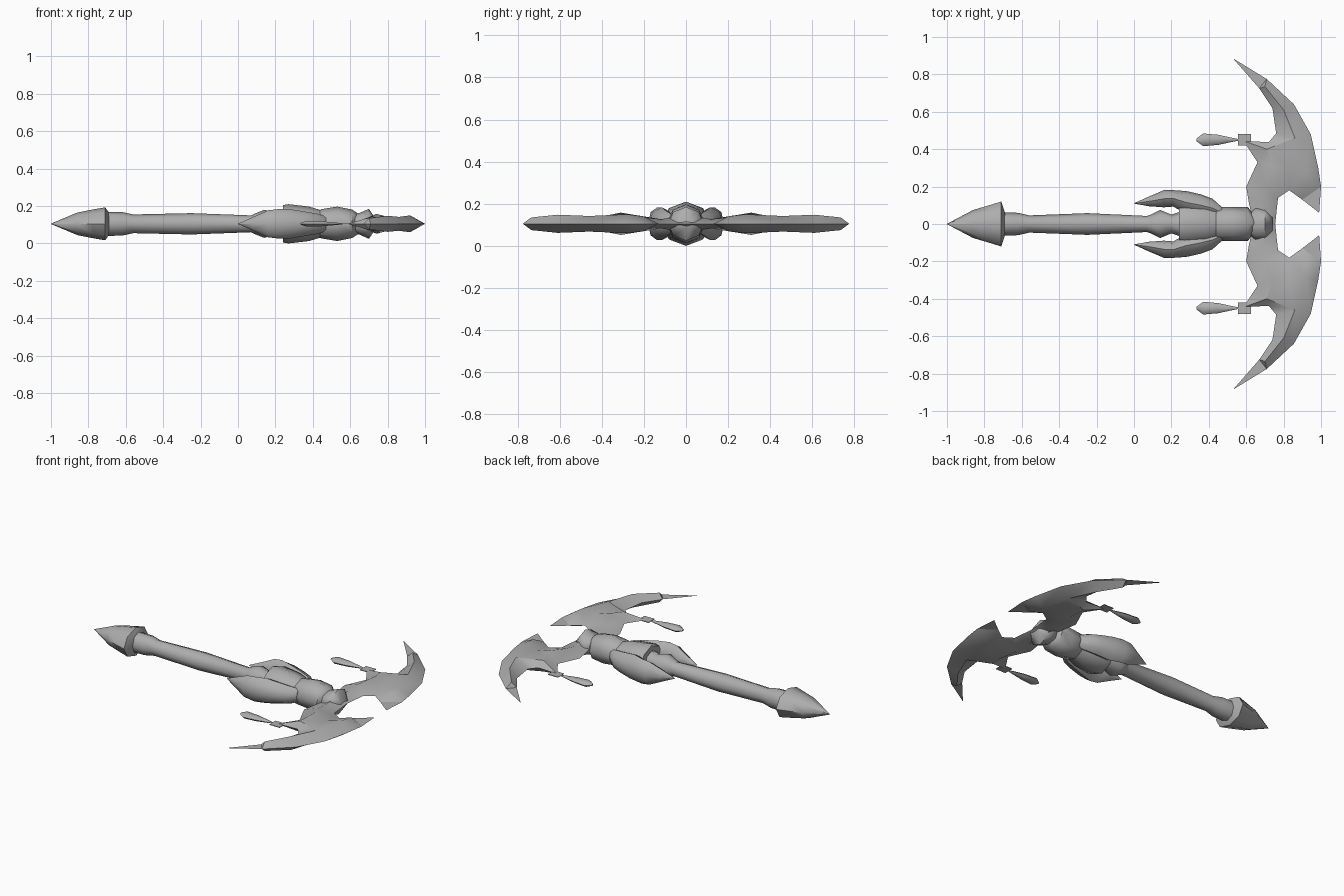
import bpy, bmesh, math
from mathutils import Vector
from mathutils.geometry import delaunay_2d_cdt

if "Cube" in bpy.data.objects:
    bpy.data.objects.remove(bpy.data.objects["Cube"])

ZC = 0.105  # height of the weapon's centre line

steel = bpy.data.materials.new("grey_steel")
steel.diffuse_color = (0.42, 0.42, 0.42, 1)
steel.use_nodes = True
steel.node_tree.nodes["Principled BSDF"].inputs["Base Color"].default_value = steel.diffuse_color


def finish(name, bm, mirror):
    bmesh.ops.remove_doubles(bm, verts=bm.verts, dist=1e-4)
    bmesh.ops.recalc_face_normals(bm, faces=bm.faces)
    me = bpy.data.meshes.new(name)
    bm.to_mesh(me)
    bm.free()
    me.materials.append(steel)
    ob = bpy.data.objects.new(name, me)
    bpy.context.collection.objects.link(ob)
    bpy.ops.object.select_all(action='DESELECT')
    ob.select_set(True)
    bpy.context.view_layer.objects.active = ob
    bpy.ops.object.shade_smooth_by_angle(angle=math.radians(50))
    if mirror:
        m = ob.modifiers.new("mirror", 'MIRROR')
        m.use_axis = (False, True, False)
    return ob


def loft(name, sections, sides=8, mirror=False):
    """Skin elliptical sections (x, centre y, half width, half height) along x."""
    bm = bmesh.new()
    rings = []
    for x, y, ry, rz in sections:
        rings.append([bm.verts.new((x, y + ry * math.cos(a), ZC + rz * math.sin(a)))
                      for a in (2 * math.pi * i / sides for i in range(sides))])
    for r, s in zip(rings, rings[1:]):
        for i in range(sides):
            j = (i + 1) % sides
            bm.faces.new((r[i], r[j], s[j], s[i]))
    bm.faces.new(rings[0])
    bm.faces.new(rings[-1])
    return finish(name, bm, mirror)


# pointed pommel
loft("pommel", [(-1, 0, .001, .001), (-.86, 0, .075, .06), (-.775, 0, .1, .077),
                (-.71, 0, .12, .088), (-.69, 0, .06, .06)])

# shaft with end collar and knob
loft("handle", [(-.72, 0, .062, .065), (-.62, 0, .06, .063), (-.56, 0, .046, .05),
                (-.25, 0, .058, .057), (.07, 0, .043, .045), (.09, 0, .05, .055),
                (.14, 0, .075, .075), (.20, 0, .05, .06), (.26, 0, .07, .07)])

# bulb between shaft and head
loft("head_bulb", [(.24, 0, .105, .1), (.27, 0, .115, .105), (.38, 0, .105, .092),
                   (.47, 0, .075, .065)])

# claws wrapping the sides of the bulb
loft("side_claw", [(0, .11, .001, .001), (.08, .121, .026, .036), (.16, .135, .046, .072),
                   (.21, .137, .044, .078), (.28, .115, .061, .078), (.36, .10, .058, .065),
                   (.42, .085, .05, .055), (.47, .06, .03, .04)], mirror=True)

# collar and front knob
loft("collar", [(.40, 0, .045, .05), (.445, 0, .09, .078), (.53, 0, .09, .092),
                (.61, 0, .09, .076), (.65, 0, .03, .05)])
loft("front_knob", [(.61, 0, .05, .05), (.65, 0, .088, .058), (.70, 0, .085, .08),
                    (.74, 0, .04, .02)])

# crescent blade: sharp outline, raised ridge line, mirrored to the other side
outline = [(.64, 0), (.615, .11), (.60, .20), (.66, .33), (.585, .445), (.72, .437),
           (.76, .485), (.74, .62), (.67, .725), (.53, .885), (.71, .775), (.855, .64),
           (.945, .48), (.985, .30), (1, .2), (.99, .06), (.90, .13), (.83, .18),
           (.77, .14), (.755, 0)]
ridge = [(.70, 0, .04), (.69, .12, .022), (.70, .20, .035), (.74, .31, .053),
         (.71, .40, .035), (.83, .30, .03), (.92, .28, .045), (.92, .20, .035),
         (.86, .46, .037), (.80, .61, .043), (.70, .735, .03)]
n = len(outline)
ridge_lines = [(0, 1), (1, 2), (2, 3), (3, 4), (3, 5), (5, 6), (6, 7), (6, 8), (8, 9), (9, 10)]
points = [Vector(p[:2]) for p in outline + ridge]
edges = [(a + n, b + n) for a, b in ridge_lines]
edges += [(i, (i + 1) % n) for i in range(n - 1)]
res = delaunay_2d_cdt(points, edges, [list(range(n))], 1, 1e-6)
bm = bmesh.new()
for side in (1, -1):
    vs = []
    for co in res[0]:
        h = next((p[2] for p in ridge if (Vector(p[:2]) - co).length < 1e-4), 0)
        vs.append(bm.verts.new((co.x, co.y, ZC + side * h)))
    for f in res[2]:
        bm.faces.new([vs[i] for i in f])
finish("crescent_blade", bm, True)

# hanging charms behind each blade: flat square link and drop
bm = bmesh.new()
bmesh.ops.create_cube(bm, size=1)
for v in bm.verts:
    v.co = Vector((.59 + v.co.x * .07, .45 + v.co.y * .06, ZC + v.co.z * .004))
finish("charm_link", bm, True)
loft("charm_drop", [(.335, .45, .008, .005), (.37, .45, .034, .018), (.45, .45, .027, .015),
                    (.52, .45, .012, .008), (.56, .45, .004, .003)], 6, True)
